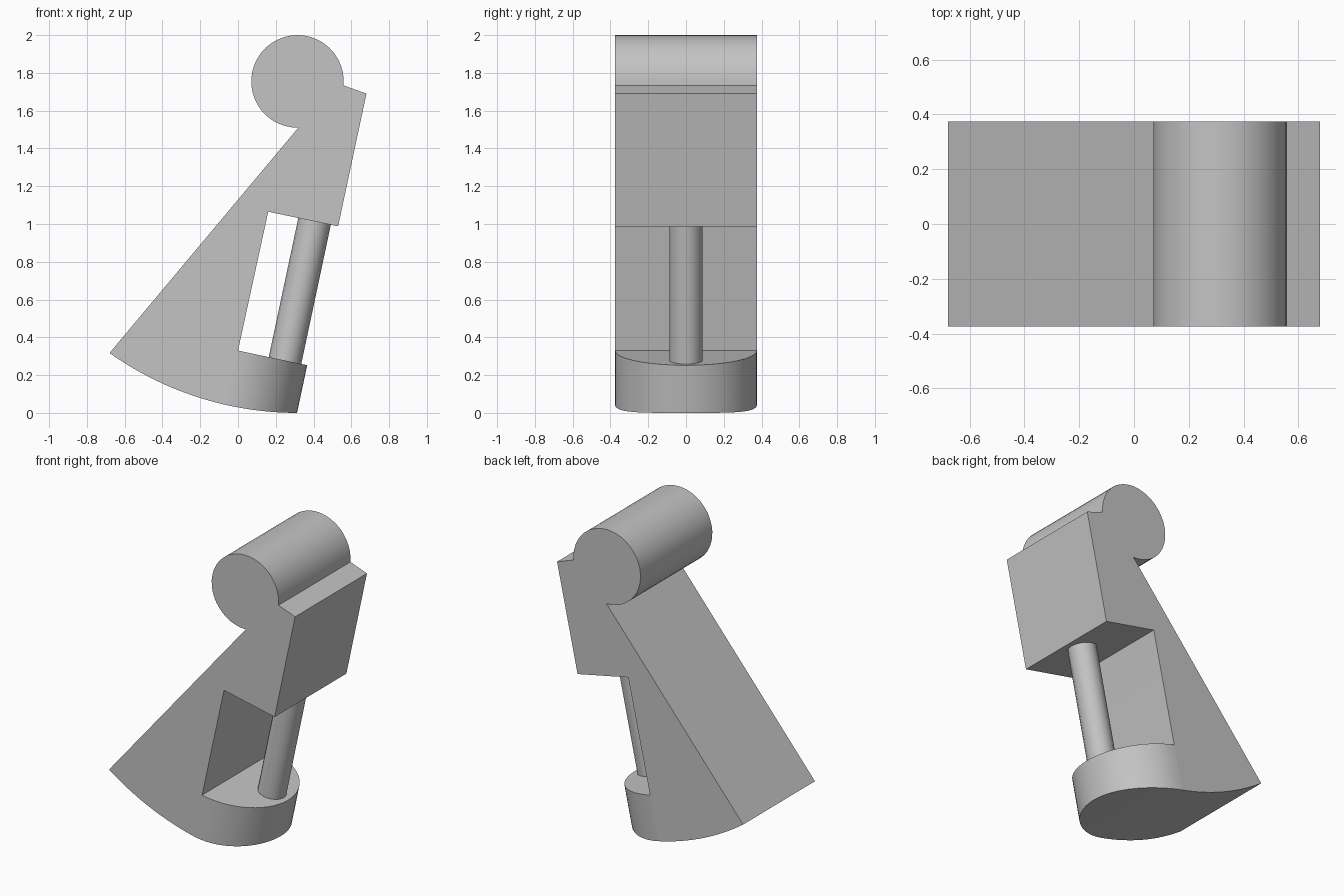
import bpy
import bmesh
from math import sin, cos, pi, radians, sqrt, atan2
from mathutils import Vector

cube = bpy.data.objects.get("Cube")
if cube:
    bpy.data.objects.remove(cube, do_unlink=True)

HALF = 0.375                                   # half of the depth in y
TILT = radians(12)
UP = Vector((sin(TILT), cos(TILT)))            # leaning axis in the xz plane
OUT = Vector((cos(TILT), -sin(TILT)))          # across the leaning axis
HEEL = Vector((0, 0.33))                       # inner corner of the notch
SWING = Vector((0.315, 1.72))                  # centre of the curved underside
SWING_R = 1.72
HEAD, HEAD_R = Vector((0.315, 1.755)), 0.245

grey = bpy.data.materials.new("grey")
grey.use_nodes = True
grey.diffuse_color = (0.55, 0.55, 0.55, 1)
grey.node_tree.nodes["Principled BSDF"].inputs["Base Color"].default_value = (0.55, 0.55, 0.55, 1)


def finish(bm, name):
    bmesh.ops.recalc_face_normals(bm, faces=bm.faces)
    mesh = bpy.data.meshes.new(name)
    bm.to_mesh(mesh)
    bm.free()
    mesh.materials.append(grey)
    obj = bpy.data.objects.new(name, mesh)
    bpy.context.collection.objects.link(obj)
    bpy.ops.object.select_all(action='DESELECT')
    obj.select_set(True)
    bpy.context.view_layer.objects.active = obj
    bpy.ops.object.shade_smooth_by_angle(angle=radians(30))
    return obj


def arc(centre, radius, start, end, steps):
    angles = [start + (end - start) * i / steps for i in range(steps + 1)]
    return [centre + radius * Vector((cos(a), sin(a))) for a in angles]


def drop(p):
    """Slide a point down the leaning axis onto the curved underside."""
    d = p - SWING
    along = d.dot(UP)
    return p - UP * (along + sqrt(along ** 2 - d.length_squared + SWING_R ** 2))


# Body: one side profile with round head, notch and curved underside
under_end = drop(HEEL) - SWING
left = Vector((-0.68, 0.317)) - SWING
profile = arc(SWING, SWING_R, atan2(left.y, left.x), atan2(under_end.y, under_end.x), 16)
profile += [HEEL, Vector((0.16, 1.065)), Vector((0.53, 0.988)), Vector((0.68, 1.69))]
profile += arc(HEAD, HEAD_R, radians(-5), radians(271), 32)

bm = bmesh.new()
face = bm.faces.new([bm.verts.new((p.x, -HALF, p.y)) for p in profile])
ext = bmesh.ops.extrude_face_region(bm, geom=[face])
bmesh.ops.translate(bm, vec=(0, 2 * HALF, 0),
                    verts=[g for g in ext["geom"] if isinstance(g, bmesh.types.BMVert)])
finish(bm, "body")

# Toe: half-round block whose underside continues the body's curve
bm = bmesh.new()
n = 31
top, bottom = [], []
for i in range(n + 1):
    a = -pi / 2 + pi * i / n
    p = HEEL + OUT * (HALF * cos(a))
    q = drop(p)
    top.append(bm.verts.new((p.x, HALF * sin(a), p.y)))
    bottom.append(bm.verts.new((q.x, HALF * sin(a), q.y)))
bm.faces.new(top)
bm.faces.new((top[0], top[n], bottom[n], bottom[0]))
for i in range(n):
    bm.faces.new((top[i], bottom[i], bottom[i + 1], top[i + 1]))
for i in range(n // 2):
    bm.faces.new((bottom[i], bottom[i + 1], bottom[n - 1 - i], bottom[n - i]))
finish(bm, "toe")

# Pin: slim rod bridging the notch
bm = bmesh.new()
bmesh.ops.create_cone(bm, cap_ends=True, segments=16, radius1=0.088, radius2=0.088, depth=0.8)
pin = finish(bm, "pin")
pin.location = (0.327, 0, 0.645)
pin.rotation_euler = (0, TILT, 0)
